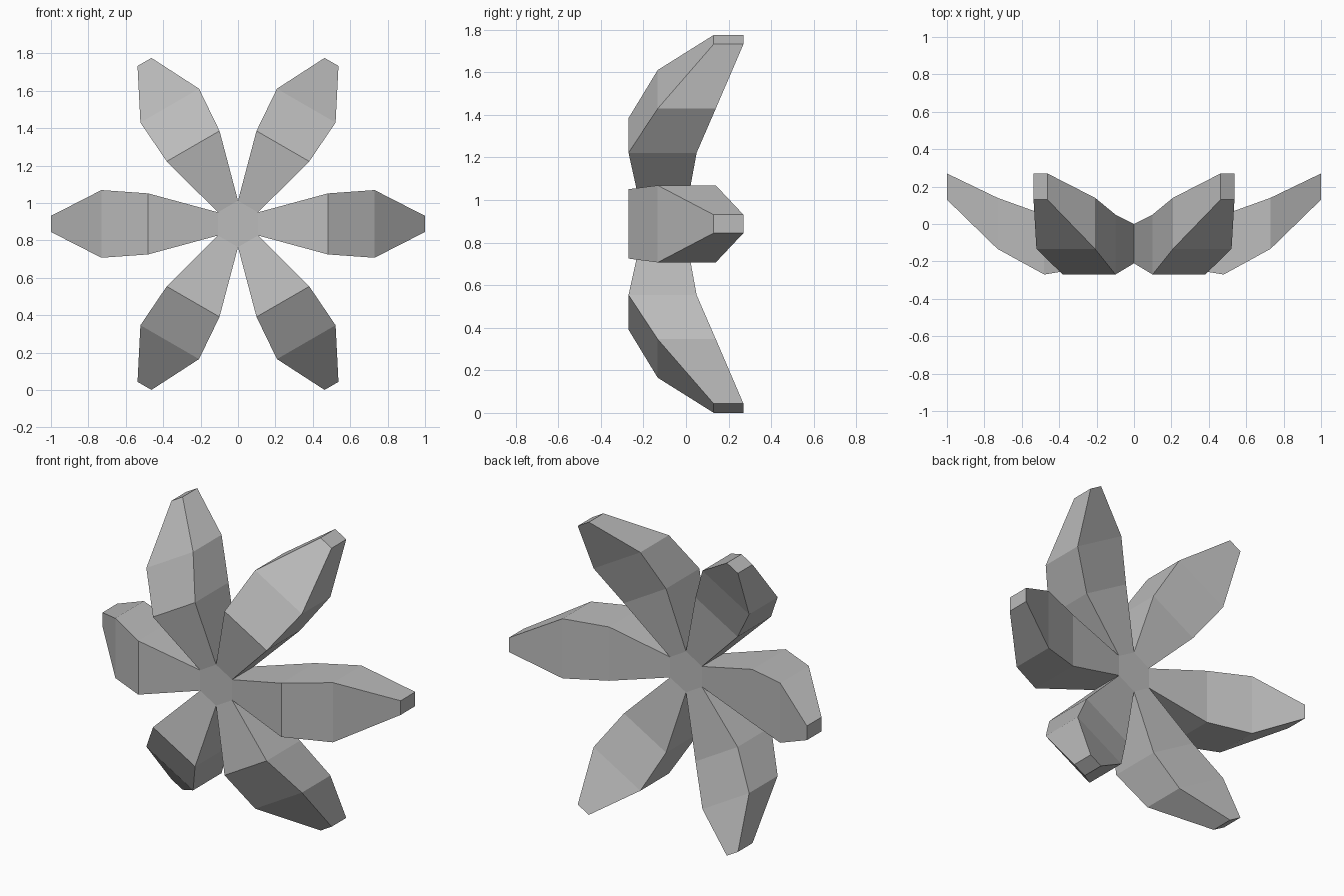
import bpy, bmesh, math
from mathutils import Matrix

if "Cube" in bpy.data.objects:
    bpy.data.objects.remove(bpy.data.objects["Cube"])

CENTRE_Z = 0.888
R = 0.124  # hub corner radius

# petal cross-sections: distance from hub, half width, front y, back y
SECTIONS = [
    (R * math.cos(math.pi / 6), R / 2, -0.21, 0.0),
    (0.48, 0.163, -0.27, 0.05),
    (0.73, 0.181, -0.133, 0.14),
    (1.0, 0.043, 0.13, 0.27),
]

bm = bmesh.new()

# six petals, each lofted through rectangular sections
hub_front, hub_back = [], []
for i in range(6):
    turn = Matrix.Rotation(math.radians(60 * i), 4, 'Y')
    rings = []
    for r, w, f, b in SECTIONS:
        corners = [(r, f, -w), (r, f, w), (r, b, w), (r, b, -w)]
        rings.append([bm.verts.new(turn @ Matrix.Translation(c).to_translation())
                      for c in corners])
    for a, c in zip(rings, rings[1:]):
        for k in range(4):
            n = (k + 1) % 4
            bm.faces.new((a[k], a[n], c[n], c[k]))
    bm.faces.new(rings[-1])
    hub_front.append(rings[0][1])
    hub_back.append(rings[0][2])

# hub: hexagon front and back
bm.faces.new(hub_front)
bm.faces.new(hub_back)
bmesh.ops.remove_doubles(bm, verts=bm.verts, dist=0.001)
bmesh.ops.recalc_face_normals(bm, faces=bm.faces)

mesh = bpy.data.meshes.new("flower")
bm.to_mesh(mesh)
bm.free()
flower = bpy.data.objects.new("flower", mesh)
flower.location.z = CENTRE_Z
bpy.context.collection.objects.link(flower)

grey = bpy.data.materials.new("plain grey")
grey.diffuse_color = (0.5, 0.5, 0.5, 1)
grey.use_nodes = True
grey.node_tree.nodes["Principled BSDF"].inputs["Base Color"].default_value = grey.diffuse_color
mesh.materials.append(grey)
